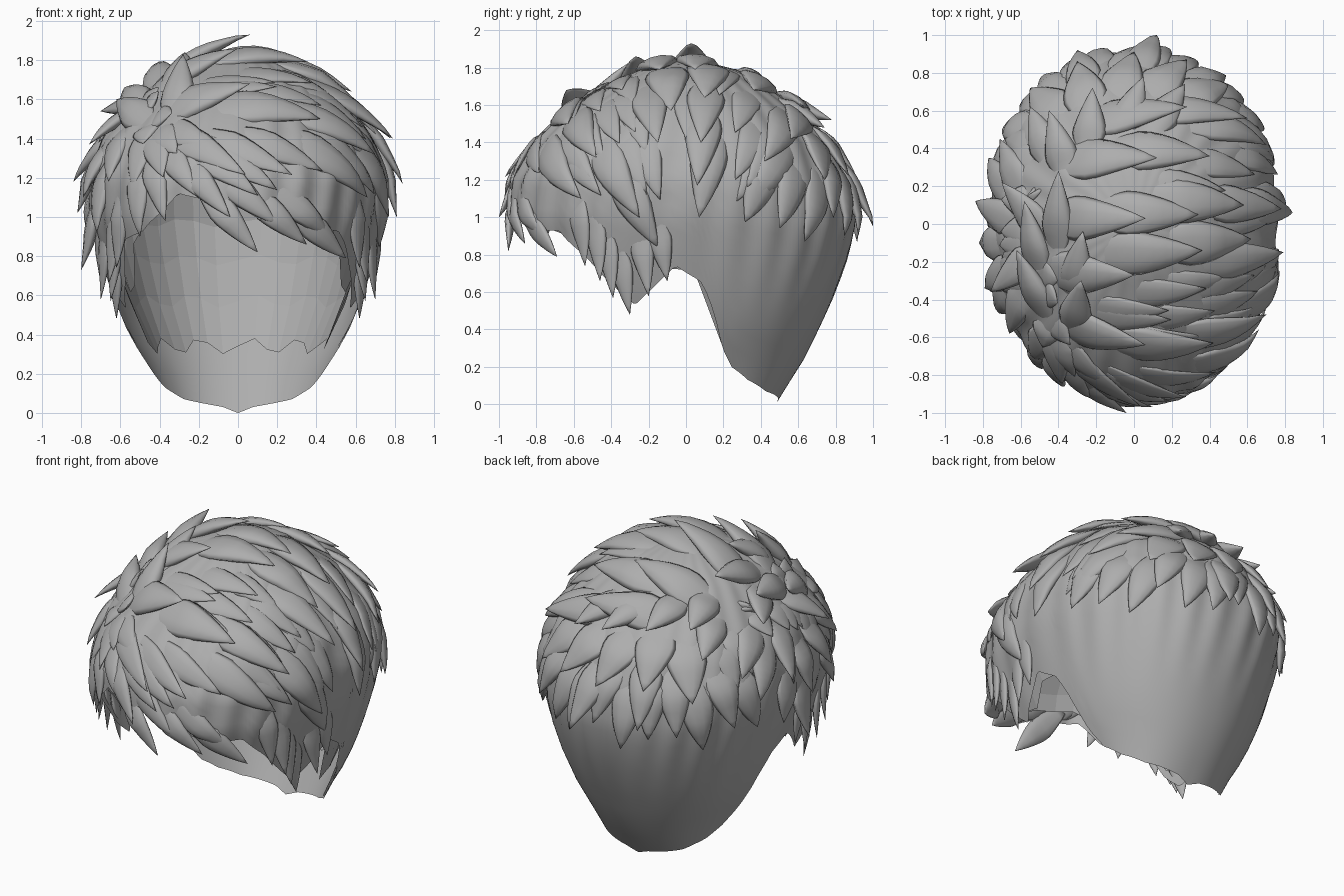
import bpy, bmesh, math, random
from mathutils import Vector
from mathutils.bvhtree import BVHTree

if "Cube" in bpy.data.objects:
    bpy.data.objects.remove(bpy.data.objects["Cube"])

random.seed(4)
grey = bpy.data.materials.new("hair grey")
grey.diffuse_color = (0.42, 0.42, 0.42, 1)
grey.use_nodes = True
grey.node_tree.nodes["Principled BSDF"].inputs["Base Color"].default_value = grey.diffuse_color

# Head profile: height, half width, front depth, back depth
PROFILE = [(0, .38, .40, .48), (.1, .40, .48, .54), (.2, .44, .55, .61), (.4, .56, .70, .71),
           (.6, .64, .82, .80), (.8, .70, .88, .87), (1.0, .75, .94, .91), (1.2, .76, .93, .88),
           (1.4, .69, .82, .78), (1.5, .62, .72, .68), (1.6, .53, .60, .57), (1.7, .42, .43, .43),
           (1.78, .27, .27, .30), (1.82, .15, .15, .15), (1.84, 0, 0, 0)]
# Hem height by angle from the back, right side positive
HEM = [(-180, 1.05), (-158, 1.12), (-148, 1.0), (-140, .93), (-128, .88), (-120, .66), (-112, .53),
       (-104, .62), (-95, .74), (-88, .65), (-85, .5), (-82, .3), (-77, .2), (-64, .13), (-43, .07),
       (-10, .03), (0, 0), (10, .03), (43, .07), (64, .13), (77, .2), (82, .3), (85, .5), (88, .65),
       (95, .74), (104, .62), (112, .53), (120, .66), (128, .8), (137, .93), (150, .93), (163, 1.05),
       (172, .98), (180, 1.05)]


def lerp_table(table, k):
    for a, b in zip(table, table[1:]):
        if k <= b[0]:
            f = (k - a[0]) / (b[0] - a[0])
            return [p + (q - p) * f for p, q in zip(a[1:], b[1:])]
    return list(table[-1][1:])


def head_point(angle, z, inset=0.0, ripple=0.0):
    w, front, back = lerp_table(PROFILE, z)
    yc = .15 * max(0, 1 - z)
    s, c = math.sin(angle), math.cos(angle)
    depth = back - yc if c > 0 else front + yc
    k = 1 + ripple * math.sin(26 * angle + 5 * z) * min(1, max(0, z - .5) * 2)
    sx = math.copysign(abs(s) ** .93, s)
    cy = math.copysign(abs(c) ** .93, c)
    return Vector((max(0, w - inset) * sx * k, yc + max(0, depth - inset) * cy * k, z))


def surface_data(cols, rows, hem, inset=0.0, ripple=0.0, top=1.84):
    verts, faces = [], []
    for i in range(cols):
        deg = -180 + 360 * i / cols
        low = hem(deg)
        for j in range(rows + 1):
            s = j / rows
            z = low + (top - low) * (1 - (1 - s) ** 2)
            p = head_point(math.radians(deg), z, inset, ripple)
            verts.append(p)
    n = rows + 1
    for i in range(cols):
        k = (i + 1) % cols
        for j in range(rows):
            faces.append((i * n + j, k * n + j, k * n + j + 1, i * n + j + 1))
    return verts, faces


def add_object(name, verts, faces, smooth=True):
    me = bpy.data.meshes.new(name)
    me.from_pydata(verts, [], faces)
    bm = bmesh.new()
    bm.from_mesh(me)
    bmesh.ops.remove_doubles(bm, verts=bm.verts, dist=1e-4)
    bmesh.ops.recalc_face_normals(bm, faces=bm.faces)
    bm.to_mesh(me)
    bm.free()
    me.materials.append(grey)
    for p in me.polygons:
        p.use_smooth = smooth
    ob = bpy.data.objects.new(name, me)
    bpy.context.collection.objects.link(ob)
    return ob


# Main hair shell and the faceted cap inside it
def hem_height(deg):
    return lerp_table(HEM, deg)[0]


add_object("hair_shell", *surface_data(240, 30, hem_height, ripple=.010))
add_object("inner_cap", *surface_data(40, 12, lambda d: max(hem_height(d) + .04, .34 + .04 * math.sin(d * .2)),
                                      inset=.07, top=1.78), smooth=False)

# Full closed reference surface that locks are laid over
guide = BVHTree.FromPolygons(*surface_data(96, 40, lambda d: 0))
CENTRE = Vector((0, 0, 1.0))


def on_head(direction):
    hit, normal, _, _ = guide.ray_cast(CENTRE, direction)
    if hit is None:
        return CENTRE + direction * .8, direction.copy()
    return hit, (normal if normal.dot(direction) > 0 else -normal)


def lock(verts, faces, tip, anchor=None, length=.7, width=.13, thick=.42):
    """Tapered lock following the head from near the parting to its tip."""
    tip = Vector(tip)
    if anchor is None:
        anchor = (-.48, max(-.62, min(.45, tip.y * .8)), 1.52)
    d1 = (tip - CENTRE).normalized()
    d0 = (Vector(anchor) - CENTRE).normalized()
    angle = max(d1.angle(d0), .05)
    d0 = d1.slerp(d0, min(1, length / angle))
    rise = (tip - CENTRE).length - (on_head(d1)[0] - CENTRE).length
    rings, sides = 11, 10
    path = []
    for i in range(rings):
        t = i / (rings - 1)
        d = d0.slerp(d1, t)
        p, n = on_head(d)
        path.append((p + d * (rise * t ** 2.2 - .02 * (1 - t)), (n + d).normalized()))
    base = len(verts)
    for i, (p, n) in enumerate(path):
        t = i / (rings - 1)
        tangent = (path[min(i + 1, rings - 1)][0] - path[max(i - 1, 0)][0]).normalized()
        side = tangent.cross(n).normalized()
        up = side.cross(tangent)
        w = width * min(1, .35 + 1.5 * t) * (1 - t ** 2.4) + .001
        h = w * thick * min(1, .15 + 1.4 * t)
        for k in range(sides):
            q = 2 * math.pi * k / sides
            verts.append(p + side * w * math.cos(q) + up * h * math.sin(q))
    for i in range(rings - 1):
        for k in range(sides):
            m = (k + 1) % sides
            a = base + i * sides
            faces.append((a + k, a + m, a + sides + m, a + sides + k))
    faces.append(tuple(base + k for k in range(sides)))
    faces.append(tuple(base + (rings - 1) * sides + k for k in range(sides)))


def lock_group(name, tips, **kw):
    verts, faces = [], []
    for tip in tips:
        lock(verts, faces, tip, **kw)
    add_object(name, verts, faces)


# Large locks swept from the left parting over the crown to the right
lock_group("crown_locks", [(.06, .03, 1.93), (.34, .05, 1.79), (0, -.27, 1.86), (.36, -.14, 1.79),
                           (.06, -.64, 1.68), (.42, -.63, 1.50), (.58, .10, 1.64), (.62, -.08, 1.57),
                           (.28, .62, 1.60), (.12, .35, 1.78), (.40, .36, 1.68)], length=.75, width=.14)
lock_group("right_locks", [(.79, -.15, 1.40), (.78, .08, 1.40), (.84, .06, 1.17), (.81, .07, 1.0),
                           (.70, -.48, 1.32), (.66, -.56, 1.10), (.70, .42, 1.30), (.74, .32, 1.05),
                           (.77, -.25, 1.0), (.72, -.15, .84), (.60, .56, 1.42)], length=.75, width=.12)
# Upright locks along the parting and short locks on the left
lock_group("parting_locks", [(-.27, -.04, 1.84), (-.40, .28, 1.79), (-.28, -.30, 1.83), (-.58, .12, 1.66),
                             (-.62, -.14, 1.60)], anchor=(-.35, -.7, 1.4), length=.55, width=.11, thick=.6)
lock_group("left_locks", [(-.76, -.36, 1.37), (-.70, .22, 1.54), (-.84, .12, 1.18), (-.82, -.10, 1.02),
                          (-.79, -.34, 1.10), (-.77, .35, 1.12), (-.72, -.46, .92), (-.76, .10, .88),
                          (-.80, -.10, .73), (-.66, -.58, 1.18), (-.71, .45, 1.28)],
           anchor=(-.5, -.1, 1.7), length=.5, width=.11)
# Chunky curls that end the parting at the back
lock_group("back_curls", [(-.45, .60, 1.58), (-.22, .72, 1.56), (.05, .78, 1.52), (.27, .74, 1.48),
                          (-.55, .62, 1.42)], anchor=(-.3, -.1, 1.84), length=.42, width=.11, thick=.6)
# Layer of tips overhanging the smooth nape
back_tips = []
for i in range(13):
    a = math.radians(-72 + 12 * i)
    z = .93 + .07 * math.sin(i * 2.3)
    back_tips.append(head_point(a, z) * 1 + Vector((math.sin(a), math.cos(a), 0)) * (.03 + .02 * (i % 2)))
back_tips += [(.12, 1.0, .95), (-.30, .92, 1.02)]
lock_group("back_locks", back_tips, anchor=(-.15, .35, 1.8), length=.55, width=.115)
lock_group("upper_back_locks", [(-.3, .86, 1.25), (0, .91, 1.22), (.28, .87, 1.22), (.5, .74, 1.2),
                                (-.55, .72, 1.18)], anchor=(-.2, .4, 1.8), length=.5, width=.14, thick=.3)

# Fringe points and sideburns
lock_group("fringe", [(.10, -.95, .82), (-.04, -1.0, 1.0), (.20, -.93, .96), (.35, -.86, .86),
                      (.47, -.76, .90), (.55, -.69, .79), (-.20, -.93, 1.10), (-.37, -.86, .98),
                      (-.50, -.74, .90)], length=.5, width=.085)
lock_group("sideburns", [(s * x, y, z) for s in (-1, 1) for x, y, z in
                         ((.62, -.30, .48), (.65, -.39, .57), (.70, -.20, .58), (.62, -.54, .74),
                          (.70, -.10, .66), (.66, -.46, .66))],
           anchor=(0, -.15, 1.9), length=.5, width=.075)

# Flat sweeping strands that break up the smooth shell
strands = []
for i in range(46):
    a = math.radians(random.uniform(60, 300))
    z = random.uniform(1.05, 1.68)
    p = head_point(a, z)
    strands.append(CENTRE + (p - CENTRE) * random.uniform(1.01, 1.045))
lock_group("sweeping_strands", strands, length=.65, width=.10, thick=.3)
